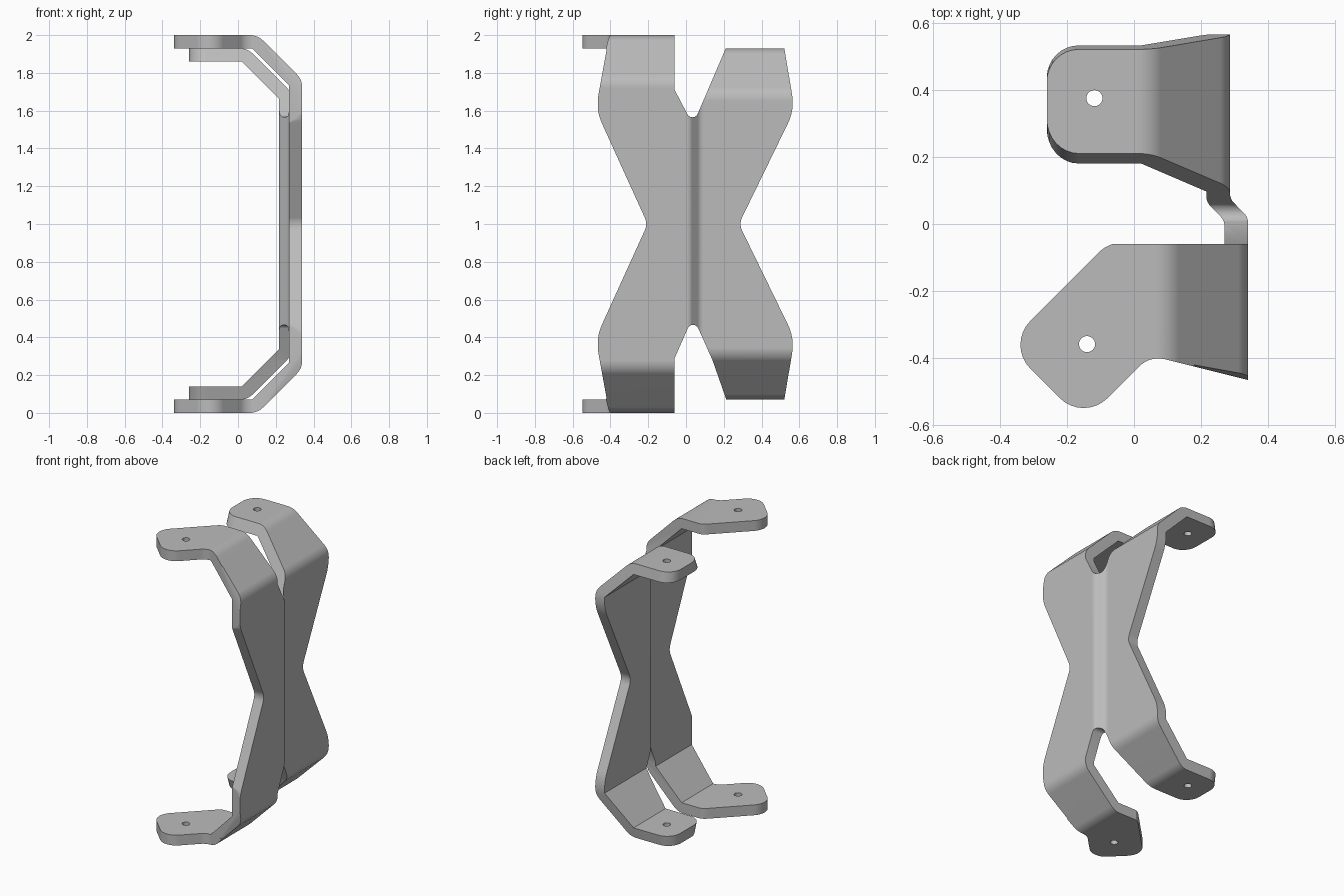
import bpy, bmesh, math
from mathutils import Vector

cube = bpy.data.objects.get("Cube")
if cube:
    bpy.data.objects.remove(cube, do_unlink=True)

steel = bpy.data.materials.new("grey steel")
steel.use_nodes = True
steel.diffuse_color = (0.5, 0.5, 0.5, 1)
steel.node_tree.nodes["Principled BSDF"].inputs["Base Color"].default_value = (0.5, 0.5, 0.5, 1)


def rounded(points, closed=True, seg=6):
    """Turn (a, b, radius) corners into a path with filleted corners."""
    out = []
    n = len(points)
    for i, (a, b, r) in enumerate(points):
        p = Vector((a, b))
        if r == 0 or (not closed and i in (0, n - 1)):
            out.append(p)
            continue
        d0 = (Vector(points[i - 1][:2]) - p).normalized()
        d1 = (Vector(points[(i + 1) % n][:2]) - p).normalized()
        half = d0.angle(d1) / 2
        centre = p + (d0 + d1).normalized() * (r / math.sin(half))
        start = p + d0 * (r / math.tan(half)) - centre
        end = p + d1 * (r / math.tan(half)) - centre
        sweep = start.angle_signed(end)
        for k in range(seg + 1):
            ang = -sweep * k / seg
            c, s = math.cos(ang), math.sin(ang)
            out.append(centre + Vector((start.x * c - start.y * s, start.x * s + start.y * c)))
    return out


def loft(name, sections):
    """Closed solid through matching rings of points."""
    bm = bmesh.new()
    rings = [[bm.verts.new(co) for co in ring] for ring in sections]
    n = len(rings[0])
    for r0, r1 in zip(rings, rings[1:]):
        for i in range(n):
            j = (i + 1) % n
            bm.faces.new((r0[i], r0[j], r1[j], r1[i]))
    bm.faces.new(rings[0])
    bm.faces.new(rings[-1])
    bmesh.ops.recalc_face_normals(bm, faces=bm.faces)
    mesh = bpy.data.meshes.new(name)
    bm.to_mesh(mesh)
    bm.free()
    obj = bpy.data.objects.new(name, mesh)
    bpy.context.collection.objects.link(obj)
    return obj


def cut(obj, cutter, operation):
    """Apply a boolean and discard the cutter."""
    mod = obj.modifiers.new("cut", 'BOOLEAN')
    mod.object, mod.operation, mod.solver = cutter, operation, 'EXACT'
    bpy.context.view_layer.update()
    graph = bpy.context.evaluated_depsgraph_get()
    mesh = bpy.data.meshes.new_from_object(obj.evaluated_get(graph))
    obj.modifiers.clear()
    obj.data = mesh
    bpy.data.objects.remove(cutter, do_unlink=True)


def channel(tip, wall, top, thick=0.07, bend=0.1):
    """Outer and inner lines of a bent channel in x-z, symmetric about z = 1."""
    lean = wall + top - 0.236          # x + z along the outer 45 degree bend
    inner_lean = lean - thick * math.sqrt(2)
    upper = [(tip, top, 0), (lean - top, top, bend), (wall, lean - wall, bend)]
    wi, ti = wall - thick, top - thick
    inner = [(tip, ti, 0), (inner_lean - ti, ti, 0), (wi, inner_lean - wi, 0)]
    both = lambda pts: pts + [(x, 2 - z, r) for x, z, r in reversed(pts)]
    return rounded(both(upper), False), rounded(both(inner), False)[::-1]


# Bent sheet: front channel stepping inwards to the back channel
front_out, front_in = channel(-0.5, 0.34, 2.0)
back_out, back_in = channel(-0.26, 0.286, 1.93)
step = rounded([(-0.7, 0, 0), (0.02, 0, 0.04), (0.075, 1 / 18, 0.04), (0.7, 1 / 18, 0)], False, 4)
sections = []
for y, offset in step:
    t = offset * 18
    ring = []
    for fr, bk, dy in ((front_out, back_out, 0), (front_in, back_in, -0.01)):
        for p, q in zip(fr, bk):
            m = p.lerp(q, t)
            ring.append((m.x, y + (dy if abs(y) < 0.5 else 0), m.y))
    sections.append(ring)
bracket = loft("bracket", sections)

# Side outline: waisted X with a notch at each end
side = rounded([
    (-0.7, -0.1, 0), (-0.06, -0.1, 0), (-0.06, 0.29, 0), (0.037, 0.51, 0.03),
    (0.14, 0.28, 0), (0.273, -0.1, 0), (0.492, -0.1, 0), (0.575, 0.395, 0.25),
    (0.28, 1.0, 0.08), (0.575, 1.605, 0.25), (0.492, 2.1, 0), (0.283, 2.1, 0),
    (0.037, 1.525, 0.03), (-0.06, 1.71, 0), (-0.06, 2.1, 0), (-0.7, 2.1, 0),
    (-0.7, 1.925, 0), (-0.42, 1.925, 0), (-0.478, 1.605, 0.25), (-0.203, 1.0, 0.08),
    (-0.478, 0.395, 0.25), (-0.42, 0.075, 0), (-0.7, 0.075, 0)])
cut(bracket, loft("side_cutter", [[(x, p.x, p.y) for p in side] for x in (-0.8, 0.8)]), 'INTERSECT')

# Rounded corners on the back tabs
bm = bmesh.new()
bm.from_mesh(bracket.data)
corners = [e for e in bm.edges if abs(e.verts[0].co.z - e.verts[1].co.z) > 0.05
           and all(v.co.x < -0.25 and v.co.y > 0.1 for v in e.verts)]
bmesh.ops.bevel(bm, geom=corners, offset=0.095, segments=8, profile=0.5, affect='EDGES')
bm.to_mesh(bracket.data)
bm.free()

# Plan outline: angled, rounded front tabs
plan = rounded([
    (0.4, -0.48, 0), (0.048, -0.392, 0.08), (-0.15, -0.59, 0.1), (-0.38, -0.36, 0.1),
    (-0.075, -0.055, 0.1), (-0.02, -0.055, 0), (-0.02, 0.1, 0), (-0.6, 0.1, 0),
    (-0.6, 0.8, 0), (0.6, 0.8, 0), (0.6, -0.48, 0)], seg=8)
cut(bracket, loft("plan_cutter", [[(p.x, p.y, z) for p in plan] for z in (-0.2, 2.2)]), 'INTERSECT')

# Bolt holes through the top and bottom tabs
for x, y in ((-0.14, -0.358), (-0.118, 0.375)):
    ring = [(x + 0.024 * math.cos(k * math.tau / 24), y + 0.024 * math.sin(k * math.tau / 24))
            for k in range(24)]
    cut(bracket, loft("hole_cutter", [[(a, b, z) for a, b in ring] for z in (-0.2, 2.2)]), 'DIFFERENCE')

# Finish: one steel colour, smooth bends with crisp edges
bracket.data.materials.clear()
bracket.data.materials.append(steel)
for face in bracket.data.polygons:
    face.material_index = 0
bpy.context.view_layer.objects.active = bracket
bracket.select_set(True)
bpy.ops.object.shade_smooth_by_angle(angle=math.radians(30))
weighted = bracket.modifiers.new("weighted_normals", 'WEIGHTED_NORMAL')
weighted.keep_sharp = True
